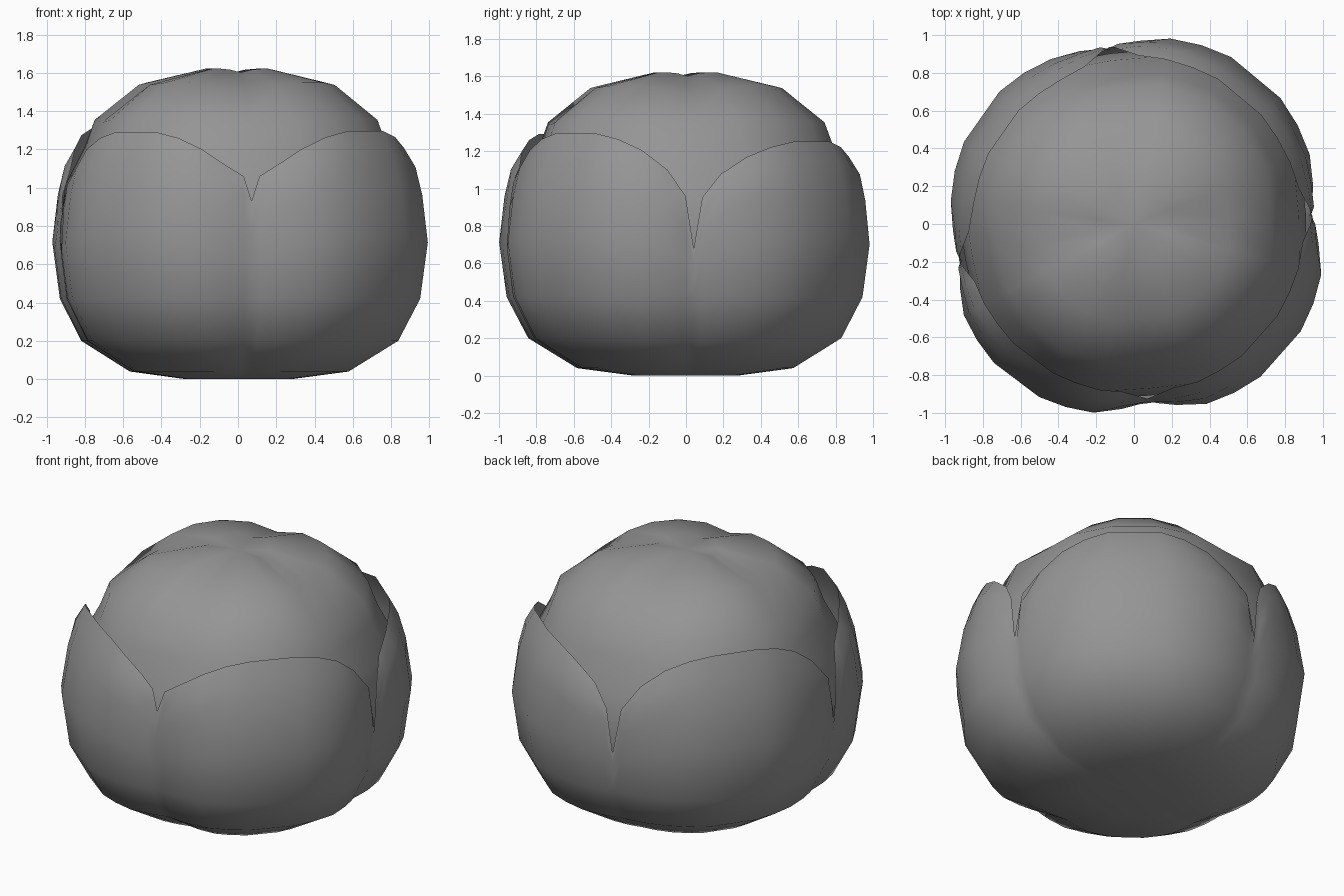
import bpy, bmesh
from math import sin, cos, radians

if "Cube" in bpy.data.objects:
    bpy.data.objects.remove(bpy.data.objects["Cube"])


def interp(pts, x):
    """Piecewise linear lookup in a list of (x, y) pairs."""
    if x <= pts[0][0]:
        return pts[0][1]
    for (x0, y0), (x1, y1) in zip(pts, pts[1:]):
        if x <= x1:
            return y0 + (y1 - y0) * (x - x0) / (x1 - x0)
    return pts[-1][1]


def polar(r, deg, z):
    return (r * cos(radians(deg)), r * sin(radians(deg)), z)


grey = bpy.data.materials.new("dark_grey")
grey.diffuse_color = (0.3, 0.3, 0.3, 1)
grey.use_nodes = True
grey.node_tree.nodes["Principled BSDF"].inputs["Base Color"].default_value = grey.diffuse_color


def make_object(name, bm):
    bmesh.ops.recalc_face_normals(bm, faces=bm.faces)
    me = bpy.data.meshes.new(name)
    bm.to_mesh(me)
    bm.free()
    me.materials.append(grey)
    for p in me.polygons:
        p.use_smooth = True
    ob = bpy.data.objects.new(name, me)
    bpy.context.collection.objects.link(ob)
    return ob


def bridge(bm, lo, hi):
    n = len(lo)
    for i in range(n):
        j = (i + 1) % n
        bm.faces.new((lo[i], lo[j], hi[j], hi[i]))


def cap(bm, ring, z):
    tip = bm.verts.new((0, 0, z))
    for i in range(len(ring)):
        bm.faces.new((ring[i], ring[(i + 1) % len(ring)], tip))


# Angles where neighbouring leaves meet
NOTCHES = [-85.6, 2.5, 98, 191.6, 274.4]


def columns(steps):
    """Yield (leaf index, position -1..1 across the leaf, angle)."""
    for k, (a, b) in enumerate(zip(NOTCHES, NOTCHES[1:])):
        for w in steps:
            yield k, w, a + (b - a) * (w + 1) / 2


# Inner head: four soft lobes meeting in shallow creases at the crown
# (radius, height, crease depth)
HEAD = [(0.27, 0.02, 0), (0.55, 0.06, 0), (0.78, 0.21, 0), (0.91, 0.43, 0),
        (0.96, 0.75, 0), (0.92, 1.02, 0), (0.82, 1.21, 0),
        (0.765, 1.36, 0.02), (0.53, 1.55, 0.045), (0.19, 1.622, 0.02)]


def build_head():
    bm = bmesh.new()
    cols = [(a, 1 - abs(w) ** 2.5)
            for k, w, a in columns([-1, -0.6, -0.2, 0.2, 0.6])]
    rings = [[bm.verts.new(polar(r * (0.95 + 0.05 * l), a, z - d * (1 - l)))
              for a, l in cols] for r, z, d in HEAD]
    for lo, hi in zip(rings, rings[1:]):
        bridge(bm, lo, hi)
    cap(bm, rings[0], 0.02)
    cap(bm, rings[-1], 1.60)
    return make_object("inner_head", bm)


# Outer leaves: one cupped sheet, its rim dipping to four notches
PROFILE = [(0.0, 0.28), (0.04, 0.58), (0.20, 0.84), (0.42, 0.955), (0.75, 1.0),
           (1.03, 0.955), (1.19, 0.905), (1.31, 0.885)]
RIM = [(0, 1.30), (0.25, 1.295), (0.52, 1.24), (0.77, 1.13), (0.94, 0.96),
       (1.0, 0.68)]
FRONT_RIM = RIM[:4] + [(0.94, 1.06), (1.0, 0.93)]
LEAVES = [(1.05, 1.30), (1.025, 1.255), (1.0, 1.31), (1.045, 1.295)]


def build_leaves():
    bm = bmesh.new()
    half = [0.2, 0.4, 0.6, 0.8, 0.94]
    cols = []
    for k, w, a in columns([-1] + [-w for w in reversed(half)] + half):
        u = abs(w)
        radius, height = LEAVES[k]
        front = (k == 0 and w < 0) or (k == 3 and w > 0)
        top = interp(FRONT_RIM if front else RIM, u)
        top += (height - 1.30) * (1 - u ** 3)
        lobe = interp([(0.2, radius), (0.6, radius - 0.018), (1, 0.955)], u)
        zs = [0, 0.04, 0.20, 0.42] + [0.42 + (top - 0.42) * f
                                      for f in (0.375, 0.69, 0.875, 1)]
        curl = [0] * 7 + [0.03 if u < 0.9 else 0]
        cols.append([bm.verts.new(polar((interp(PROFILE, z) - c) * lobe, a, z))
                     for z, c in zip(zs, curl)])
    rings = list(zip(*cols))
    for lo, hi in zip(rings, rings[1:]):
        bridge(bm, lo, hi)
    cap(bm, rings[0], 0)
    return make_object("outer_leaves", bm)


build_head()
build_leaves()
